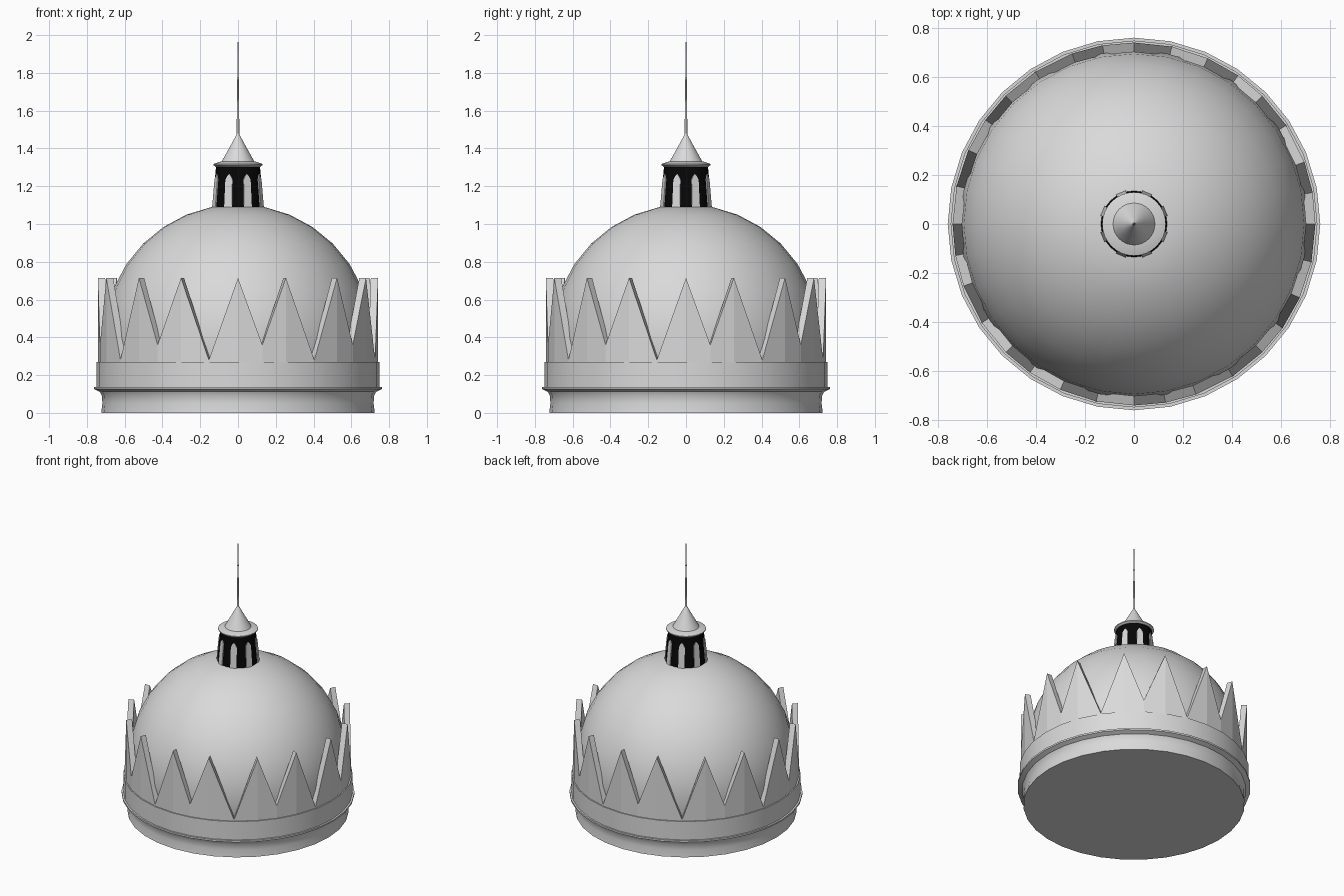
import bpy, bmesh
from math import sin, cos, pi, radians

cube = bpy.data.objects.get("Cube")
if cube:
    bpy.data.objects.remove(cube, do_unlink=True)


def material(name, value):
    mat = bpy.data.materials.new(name)
    mat.use_nodes = True
    colour = (value, value, value, 1)
    mat.diffuse_color = colour
    mat.node_tree.nodes["Principled BSDF"].inputs["Base Color"].default_value = colour
    return mat


STONE = material("pale stone", 0.7)
BLACK = material("black", 0.002)


def finish(name, bm, mat, smooth=None):
    bmesh.ops.recalc_face_normals(bm, faces=bm.faces)
    mesh = bpy.data.meshes.new(name)
    bm.to_mesh(mesh)
    bm.free()
    mesh.materials.append(mat)
    obj = bpy.data.objects.new(name, mesh)
    bpy.context.collection.objects.link(obj)
    if smooth:
        bpy.ops.object.select_all(action='DESELECT')
        obj.select_set(True)
        bpy.context.view_layer.objects.active = obj
        bpy.ops.object.shade_smooth_by_angle(angle=radians(smooth))
    return obj


def polar(r, angle, z):
    """Angle 0 is the front, turning towards +x."""
    return (r * sin(angle), -r * cos(angle), z)


def lathe(name, profile, mat, sides=32, smooth=35):
    """Turn (radius, height) points around z and cap both ends."""
    bm = bmesh.new()
    rings = [[bm.verts.new(polar(r, 2 * pi * i / sides, z)) for i in range(sides)]
             for r, z in profile]
    for low, high in zip(rings, rings[1:]):
        for i in range(sides):
            j = (i + 1) % sides
            bm.faces.new((low[i], low[j], high[j], high[i]))
    bm.faces.new(rings[0][::-1])
    bm.faces.new(rings[-1])
    return finish(name, bm, mat, smooth)


# Plinth with a flared lip, and the band above it
lathe("plinth", [(.724, 0), (.718, .05), (.72, .09), (.732, .112), (.762, .126), (.762, .138)], STONE)
lathe("band", [(.75, .135), (.75, .27)], STONE)

# Dome
arc = [radians(a * 11.25) for a in range(-2, 8)]
lathe("dome", [(.71 * cos(a), .394 + .71 * sin(a)) for a in arc], STONE)

# Crown of pointed spikes: alternating peaks and valleys, repeated each quarter
quarter = [(0, .715), (10, .36), (20, .715), (33, .28),
           (45, .715), (55, .36), (66, .715), (78, .28)]
bm = bmesh.new()
columns = []
for turn in range(4):
    for degrees, top in quarter:
        a = radians(degrees + 90 * turn)
        columns.append([bm.verts.new(polar(r, a, z)) for r, z in
                        ((.742, .265), (.742, top), (.703, top), (.703, .265))])
for here, there in zip(columns, columns[1:] + columns[:1]):
    for k in range(4):
        n = (k + 1) % 4
        bm.faces.new((here[k], there[k], there[n], here[n]))
finish("spiked_crown", bm, STONE)

# Lantern drum
FOOT, HEAD, R_FOOT, R_HEAD = 1.08, 1.31, .136, .116
lathe("lantern_drum", [(R_FOOT, FOOT), (R_HEAD, HEAD)], BLACK)

# Pointed arch panels around the drum
bm = bmesh.new()
arch = [(-.022, FOOT), (.022, FOOT), (.02, 1.235), (.01, 1.255),
        (0, 1.265), (-.01, 1.255), (-.02, 1.235)]
for i in range(8):
    turn = radians(22.5 + 45 * i)
    loops = []
    for lift in (-.003, .004):
        loop = []
        for w, z in arch:
            r = R_FOOT + (R_HEAD - R_FOOT) * (z - FOOT) / (HEAD - FOOT) + lift
            x, y = r * sin(turn) + w * cos(turn), -r * cos(turn) + w * sin(turn)
            loop.append(bm.verts.new((x, y, z)))
        loops.append(loop)
    back, face = loops
    bm.faces.new(back[::-1])
    bm.faces.new(face)
    for k in range(len(arch)):
        n = (k + 1) % len(arch)
        bm.faces.new((back[k], back[n], face[n], face[k]))
finish("lantern_panels", bm, STONE)

# Eave, cone roof and needle spire
lathe("lantern_eave", [(.118, 1.303), (.13, 1.312), (.13, 1.318), (.088, 1.332)], STONE)
lathe("cone_roof", [(.088, 1.328), (.045, 1.405), (.007, 1.475)], STONE)
lathe("spire", [(.008, 1.46), (.006, 1.6), (.004, 1.76), (.006, 1.77), (.003, 1.78), (.001, 2)],
      STONE, sides=8, smooth=60)
